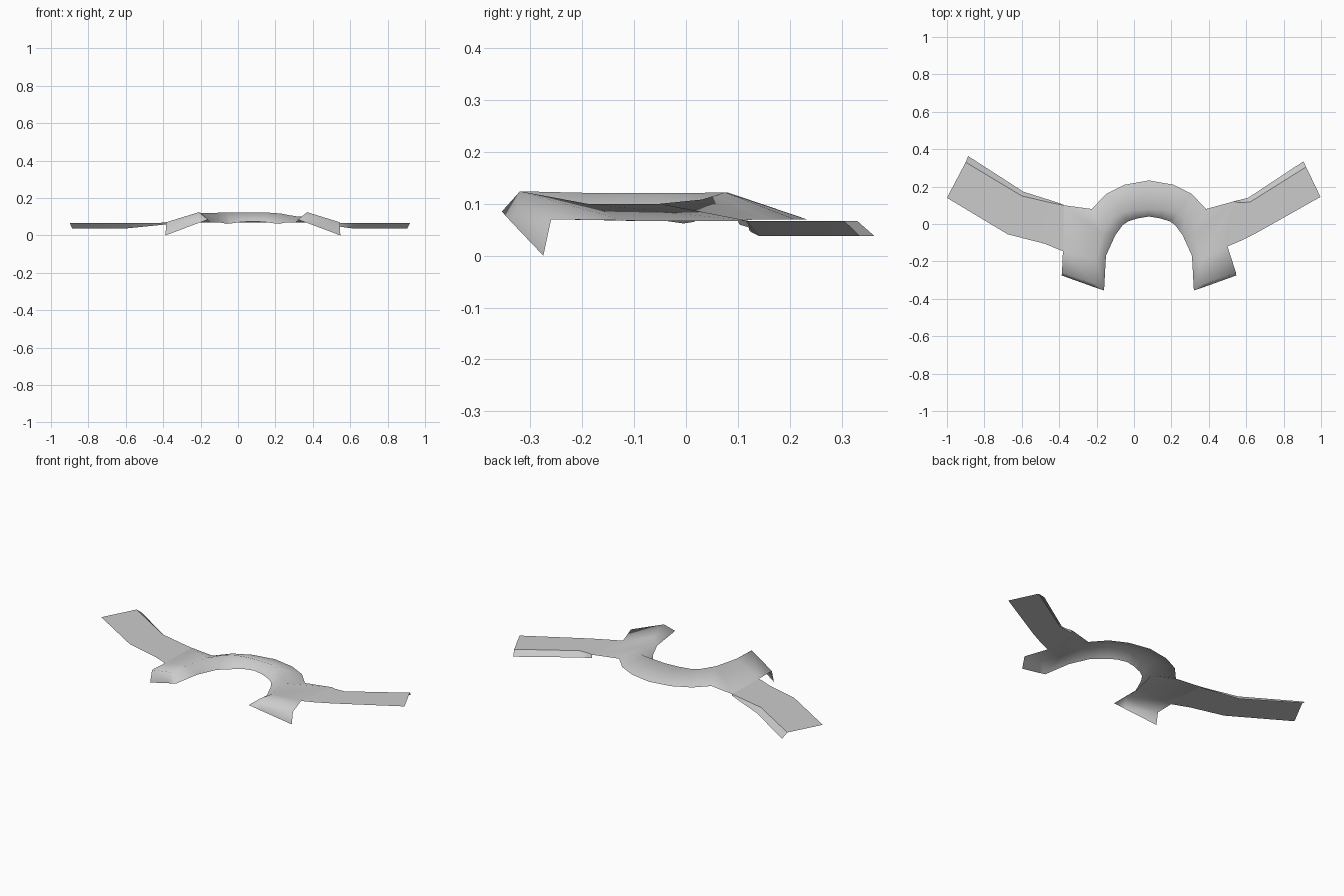
import bpy, bmesh

if "Cube" in bpy.data.objects:
    bpy.data.objects.remove(bpy.data.objects["Cube"])

CX = 0.08  # symmetry line of the arch

grey = bpy.data.materials.new("light grey")
grey.diffuse_color = (0.6, 0.6, 0.6, 1)
grey.use_nodes = True
grey.node_tree.nodes["Principled BSDF"].inputs["Base Color"].default_value = grey.diffuse_color


def sheet(name, strips, sharp_rows=()):
    """Loft quads between rows of points; rows listed in sharp_rows keep a crease."""
    bm = bmesh.new()
    for rows in strips:
        vs = [[bm.verts.new(p) for p in row] for row in rows]
        for a, b in zip(vs, vs[1:]):
            for i in range(len(a) - 1):
                bm.faces.new((a[i], a[i + 1], b[i + 1], b[i]))
        for r in sharp_rows:
            for p, q in zip(vs[r], vs[r][1:]):
                bm.edges.get((p, q)).smooth = False
    bmesh.ops.remove_doubles(bm, verts=bm.verts, dist=0.0005)
    bmesh.ops.recalc_face_normals(bm, faces=bm.faces)
    # open sheet: make the visible side point up
    if sum(f.normal.z * f.calc_area() for f in bm.faces) < 0:
        bmesh.ops.reverse_faces(bm, faces=bm.faces)
    for f in bm.faces:
        f.smooth = True
    me = bpy.data.meshes.new(name)
    bm.to_mesh(me)
    bm.free()
    me.materials.append(grey)
    ob = bpy.data.objects.new(name, me)
    bpy.context.collection.objects.link(ob)
    return ob


# arch: half profile rows from front foot to the back centre
inner = [(-.16, -.355, .085), (-.15, -.17, .07), (-.1, -.06, .07), (-.06, -.005, .062),
         (-.03, .015, .065), (.02, .03, .072), (CX, .04, .075)]
ridge = [(-.21, -.32, .124), (-.2, -.19, .121), (-.165, -.05, .121), (-.115, .03, .121),
         (-.07, .06, .122), (0, .075, .122), (CX, .08, .122)]
outer = [(-.385, -.26, .07), (-.38, -.145, .068), (-.375, .10, .067), (-.225, .08, .068),
         (-.15, .16, .07), (-.05, .21, .07), (CX, .233, .07)]


def mirror(row):
    return [(2 * CX - x, y, z) for x, y, z in row]


outer_r = mirror(outer)
outer_r[1], outer_r[2] = (.5, -.12, .068), (.535, .121, .067)
ridge_r = mirror(ridge)
for i, z in ((1, .1), (2, .1), (3, .108), (4, .117)):  # right crest sits a little lower
    ridge_r[i] = (*ridge_r[i][:2], z)

# front flaps folding down from the foot ends
flap_l = [[inner[0], ridge[0], outer[0]],
          [inner[0], (-.22, -.335, .063), (-.387, -.275, 0)]]
flap_r = [mirror(r) for r in flap_l]

sheet("arch_with_feet", [[inner, ridge, outer], [mirror(inner), ridge_r, outer_r],
                         flap_l[::-1], flap_r[::-1]])

# arms: flat top (front edge to bend) and a flap folding down behind the bend
Z, LOW = .067, .038
arm_l = [[outer[1], (-.48, -.105, Z), (-.675, -.055, Z), (-1, .14, Z)],
         [outer[2], (-.45, .115, Z), (-.60, .15, Z), (-.90, .33, Z)],
         [(-.376, .103, .06), (-.45, .128, .052), (-.59, .172, LOW), (-.887, .363, LOW)]]
arm_r = [[outer_r[1], (.57, -.09, Z), (.66, -.045, Z), (.997, .145, Z)],
         [outer_r[2], (.56, .115, Z), (.62, .117, Z), (.92, .305, Z)],
         [(.535, .122, .048), (.57, .13, .043), (.61, .14, LOW), (.906, .335, LOW)]]
sheet("left_arm", [arm_l], sharp_rows=(1,))
sheet("right_arm", [arm_r], sharp_rows=(1,))
